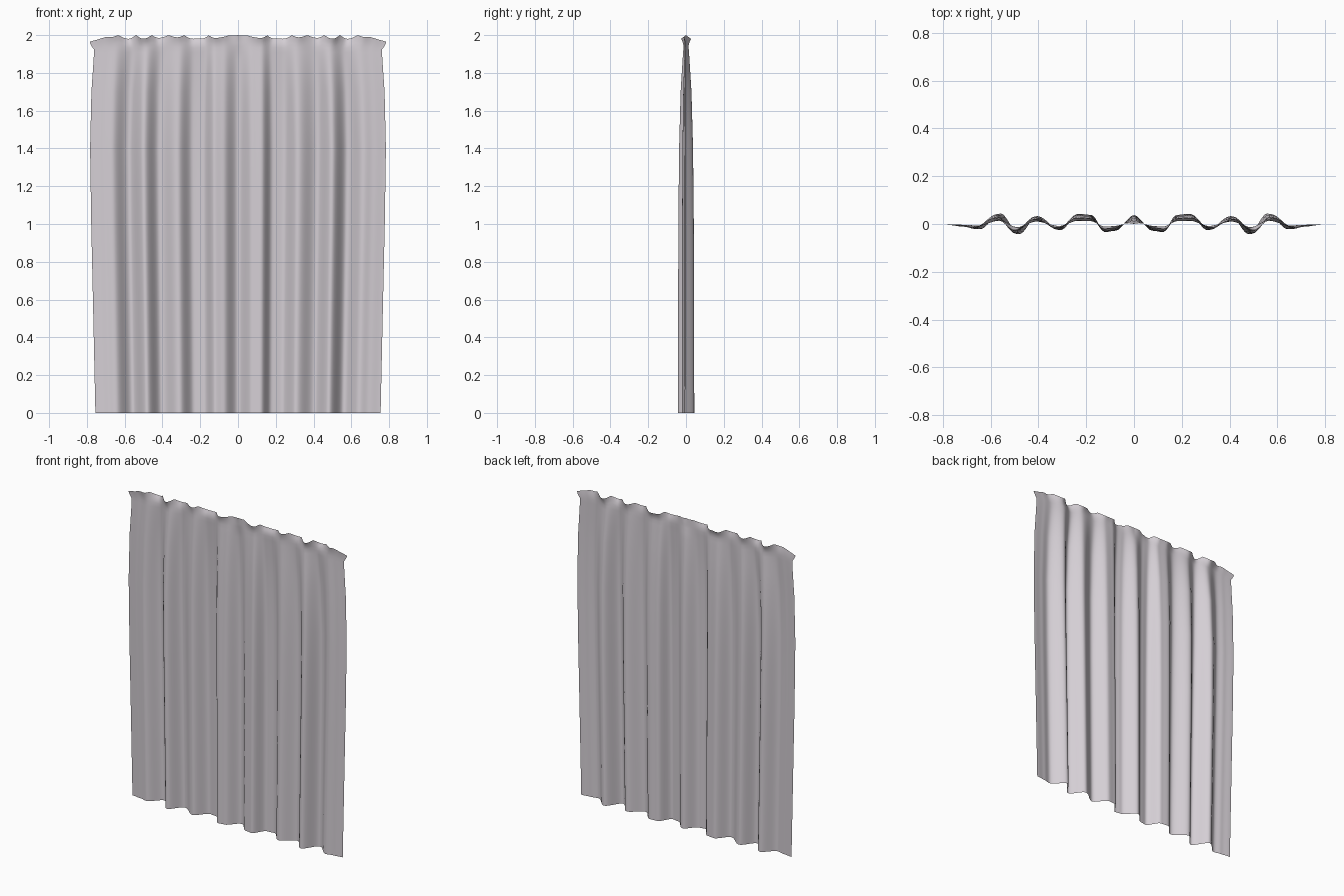
import bpy, bmesh

if "Cube" in bpy.data.objects:
    bpy.data.objects.remove(bpy.data.objects["Cube"])


def smooth_lookup(keys, t):
    """Monotone cubic ease between (position, value) keys."""
    for (a, va), (b, vb) in zip(keys, keys[1:]):
        if t <= b:
            s = max(0.0, (t - a) / (b - a))
            return va + (vb - va) * s * s * (3 - 2 * s)
    return keys[-1][1]


def linear_lookup(keys, t):
    for (a, va), (b, vb) in zip(keys, keys[1:]):
        if t <= b:
            return va + (vb - va) * max(0.0, (t - a) / (b - a))
    return keys[-1][1]


# Fold depth across half the width (mirrored about x = 0)
FOLDS = [(0, .037), (.08, -.028), (.125, -.034), (.185, .038), (.24, .043),
         (.32, -.026), (.42, .033), (.50, -.043), (.58, .044),
         (.67, -.022), (.72, -.012), (.785, -.004)]
# Half width and fold strength over the height
WIDTH = [(0, .755), (.6, .768), (1.0, .777), (1.4, .783), (1.7, .776),
         (1.86, .765), (1.935, .761), (1.97, .778), (2, .785)]
DEPTH = [(0, 1), (1.0, .94), (1.4, .85), (1.7, .66), (1.87, .42),
         (1.95, .3), (1.975, .38), (2, .6)]
HEIGHTS = [0, .2, .4, .6, .8, 1.0, 1.2, 1.4, 1.55, 1.7, 1.8, 1.87, 1.91,
           1.94, 1.96, 1.98, 2.0]
COLS = 160

# Curtain: one draped sheet with a gathered, scalloped heading
bm = bmesh.new()
rows = []
for h in HEIGHTS:
    row = []
    heading = max(0.0, (h - 1.9) / .1)
    for i in range(COLS + 1):
        u = -1 + 2 * i / COLS
        ax = abs(u) * .785
        wave = smooth_lookup(FOLDS, ax)
        middle = min(1.0, ax / .1)              # centre of heading stays flat
        y = wave * linear_lookup(DEPTH, h) * (1 - heading * (1 - middle))
        drop = .45 * abs(wave) * middle + .034 * max(0.0, (ax - .69) / .095)
        row.append(bm.verts.new((u * linear_lookup(WIDTH, h), y,
                                 h - drop * heading)))
    rows.append(row)
for low, high in zip(rows, rows[1:]):
    for i in range(COLS):
        bm.faces.new((low[i], low[i + 1], high[i + 1], high[i]))

mesh = bpy.data.meshes.new("curtain")
bm.to_mesh(mesh)
bm.free()
mesh.shade_smooth()
curtain = bpy.data.objects.new("curtain", mesh)
bpy.context.collection.objects.link(curtain)

# Soft lilac-grey cloth
cloth = bpy.data.materials.new("cloth")
cloth.diffuse_color = (.66, .62, .66, 1)
cloth.use_nodes = True
cloth.node_tree.nodes["Principled BSDF"].inputs["Base Color"].default_value = cloth.diffuse_color
mesh.materials.append(cloth)
